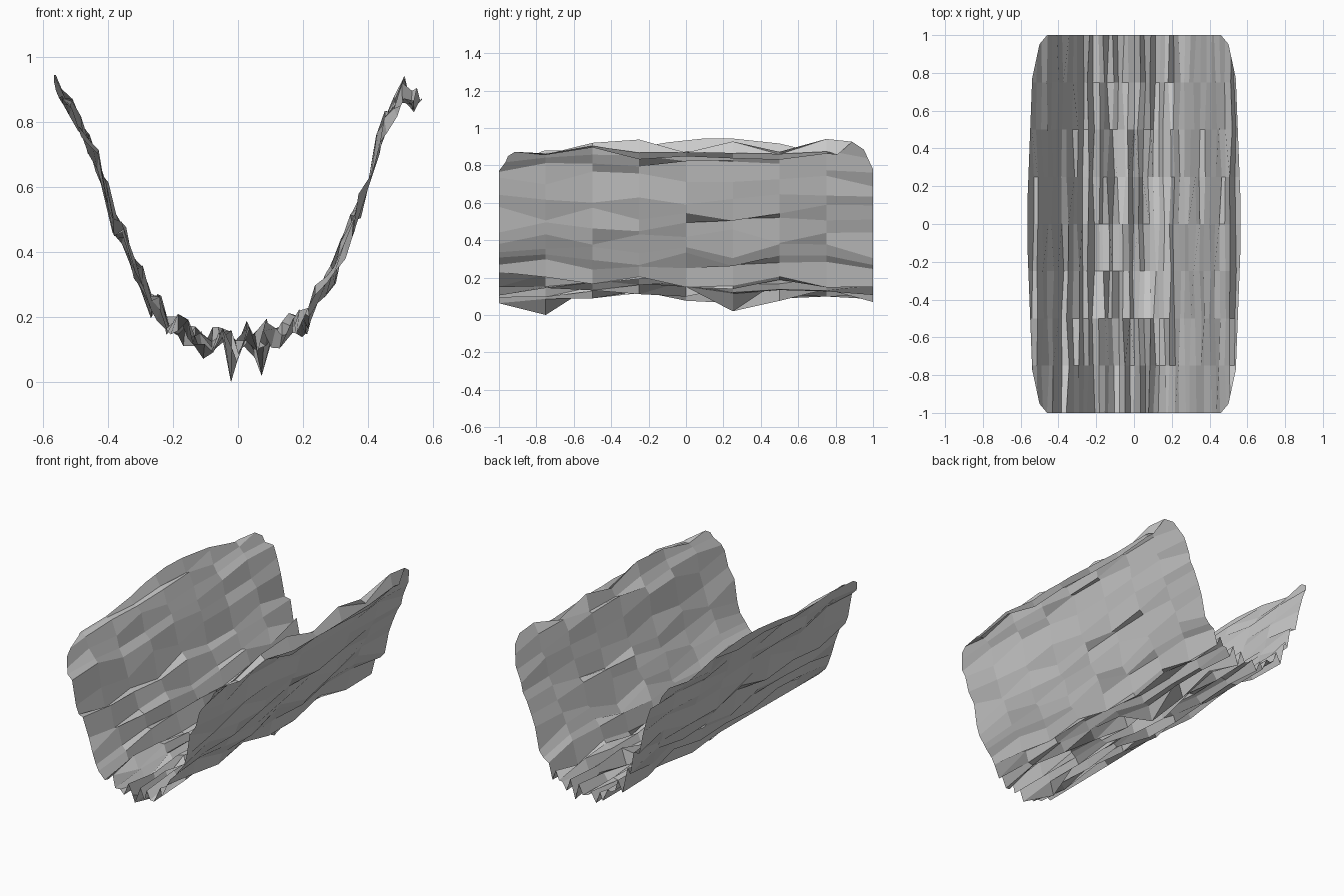
import bpy, bmesh, random
from mathutils import Vector

if "Cube" in bpy.data.objects:
    bpy.data.objects.remove(bpy.data.objects["Cube"])

random.seed(5)
ROWS, COLS = 8, 42
HALF_WIDTH = .565

# smooth U-shaped cross-section (x, z), left rim to right rim
PROFILE = [(-.58, .93), (-.55, .885), (-.5, .815), (-.445, .7), (-.405, .59), (-.375, .49),
           (-.335, .38), (-.285, .285), (-.22, .2), (-.16, .155), (-.08, .13), (0, .125),
           (.08, .14), (.15, .165), (.21, .2), (.26, .27), (.305, .36), (.345, .46),
           (.385, .57), (.42, .68), (.46, .79), (.51, .87), (.58, .92)]


def height(x):
    """Smooth height of the valley at x."""
    for (x0, z0), (x1, z1) in zip(PROFILE, PROFILE[1:]):
        if x <= x1:
            return z0 + (z1 - z0) * (x - x0) / (x1 - x0)
    return PROFILE[-1][1]


# rocky valley: a rough height field with ridges running along y
bm = bmesh.new()
ridge = [random.uniform(-.025, .025) + (-1) ** i * .008 for i in range(COLS + 1)]
grid = []
for j in range(ROWS + 1):
    row = []
    for i in range(COLS + 1):
        x = -HALF_WIDTH + 2 * HALF_WIDTH * i / COLS
        z = height(x) + ridge[i] + random.uniform(-.045, .045)
        if 0 < i < COLS:
            x += random.uniform(-.009, .009)
        row.append(bm.verts.new((x, -1 + 2 * j / ROWS, z)))
    grid.append(row)
for r0, r1 in zip(grid, grid[1:]):
    for i in range(COLS):
        bm.faces.new((r0[i], r0[i + 1], r1[i + 1], r1[i]))

# deepest dips reach the ground
grid[1][COLS // 2 - 1].co.z = 0
grid[5][COLS // 2 + 3].co.z = .02

# round off the four corners of the outline
for sx in (-1, 1):
    for sy in (-1, 1):
        for (x0, y0), (x1, y1) in (((.46, 1), (.51, .94)), ((.49, 1), (.55, .72)),
                                   ((.54, .75), (.565, .1))):
            bmesh.ops.bisect_plane(
                bm, geom=bm.verts[:] + bm.edges[:] + bm.faces[:],
                plane_co=(sx * x0, sy * y0, 0),
                plane_no=Vector((sx * (y0 - y1), sy * (x1 - x0), 0)).normalized(),
                clear_outer=True)

mesh = bpy.data.meshes.new("rocky_valley")
bm.to_mesh(mesh)
bm.free()
valley = bpy.data.objects.new("rocky_valley", mesh)
bpy.context.collection.objects.link(valley)
